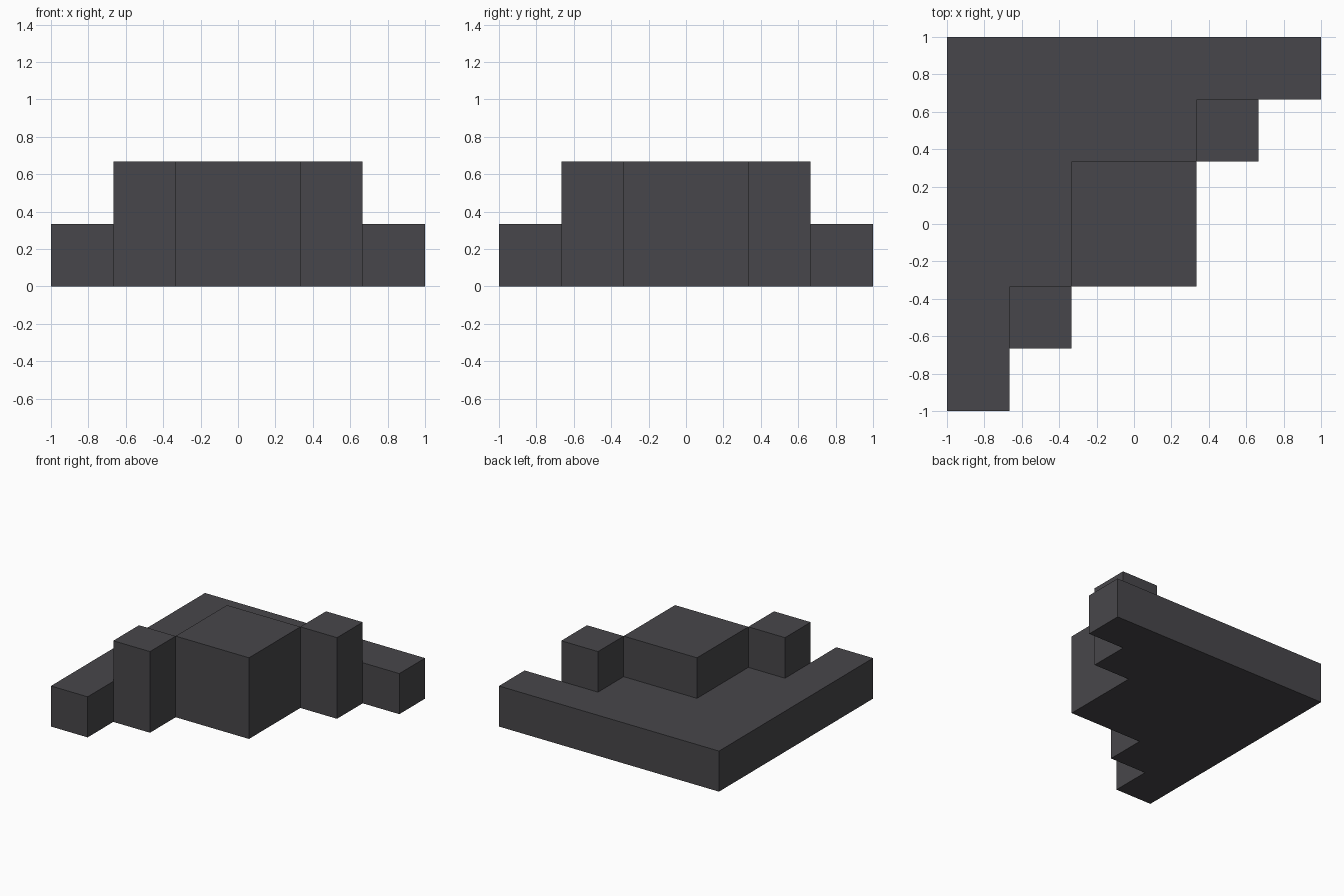
import bpy
import bmesh

cube = bpy.data.objects.get("Cube")
if cube:
    bpy.data.objects.remove(cube, do_unlink=True)

# Dark grey finish
grey = bpy.data.materials.new("dark_grey")
grey.use_nodes = True
colour = (0.064, 0.062, 0.069, 1)
grey.diffuse_color = colour
grey.node_tree.nodes["Principled BSDF"].inputs["Base Color"].default_value = colour

UNIT = 1 / 3  # size of one grid step
N = 6         # steps along each side

# Raised blocks along the diagonal, as (first step, past last step)
RAISED = [(1, 2), (2, 4), (4, 5)]


def height(i, j):
    """Height in steps: raised blocks, low slab behind them, nothing in front."""
    if not (0 <= i < N and 0 <= j < N):
        return 0
    for a, b in RAISED:
        if a <= i < b and a <= j < b:
            return 2
    return 1 if j >= i else 0


bm = bmesh.new()


def quad(*points):
    bm.faces.new([bm.verts.new((x * UNIT - 1, y * UNIT - 1, z * UNIT))
                  for x, y, z in points])


# Emit only the outer faces, so slab and blocks form one closed body
for i in range(N):
    for j in range(N):
        h = height(i, j)
        if not h:
            continue
        ring = [(i, j), (i + 1, j), (i + 1, j + 1), (i, j + 1)]
        quad(*[(x, y, h) for x, y in ring])
        quad(*[(x, y, 0) for x, y in reversed(ring)])
        sides = [(0, -1), (1, 0), (0, 1), (-1, 0)]
        for k, (dx, dy) in enumerate(sides):
            p, q = ring[k], ring[(k + 1) % 4]
            for z in range(height(i + dx, j + dy), h):
                quad((*p, z), (*q, z), (*q, z + 1), (*p, z + 1))

# Merge the steps into large flat faces
bmesh.ops.remove_doubles(bm, verts=bm.verts[:], dist=0.001)
bmesh.ops.dissolve_limit(bm, angle_limit=0.01, verts=bm.verts[:], edges=bm.edges[:])

mesh = bpy.data.meshes.new("stepped_corner_block")
bm.to_mesh(mesh)
bm.free()
mesh.materials.append(grey)
block = bpy.data.objects.new("stepped_corner_block", mesh)
bpy.context.collection.objects.link(block)
